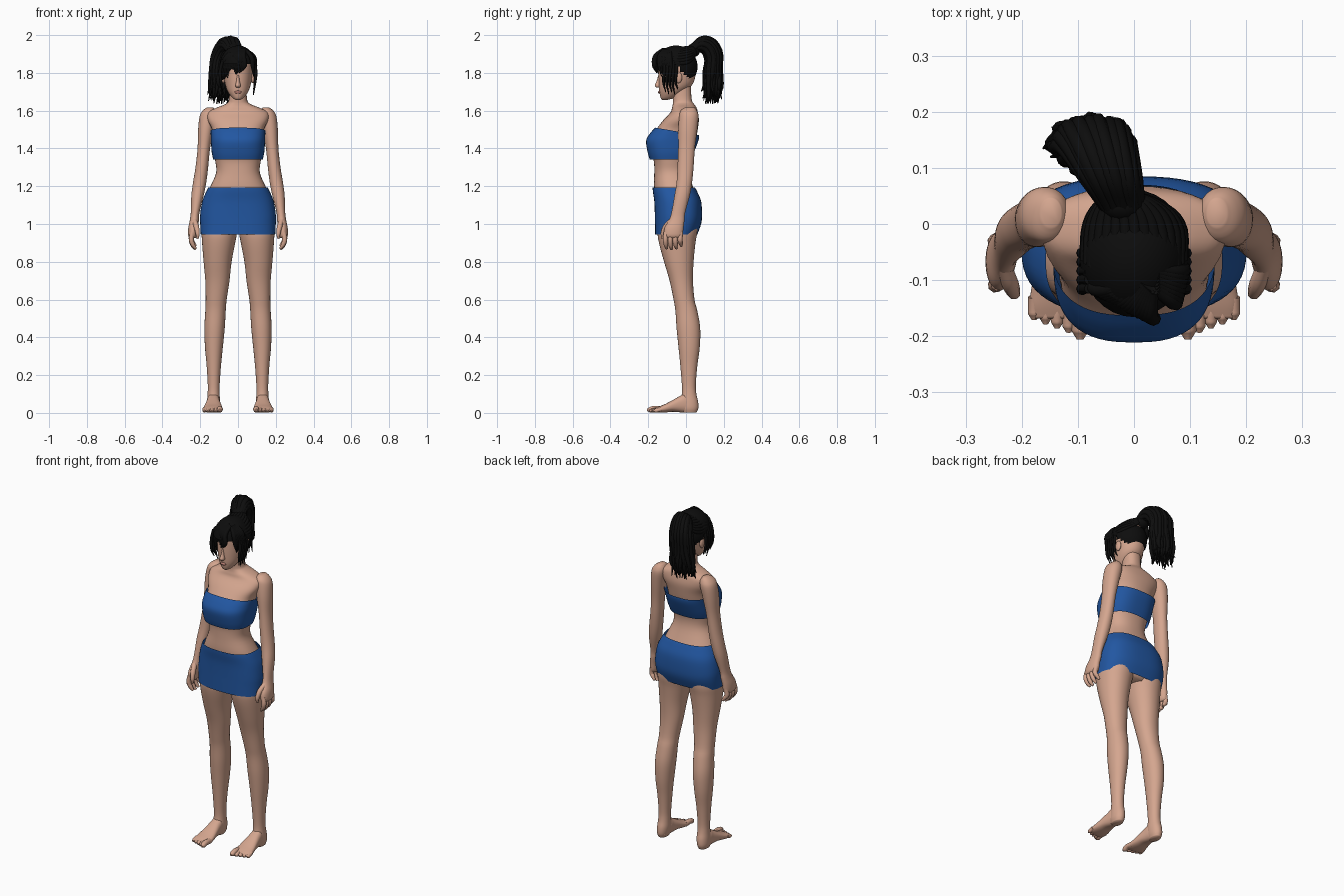
import bpy, bmesh, math, random
from mathutils import Vector

random.seed(4)


def material(name, rgb):
    m = bpy.data.materials.new(name)
    m.diffuse_color = (*rgb, 1)
    return m


SKIN = material("warm skin", (0.66, 0.38, 0.275))
BLUE = material("blue cloth", (0.016, 0.095, 0.36))
BLACK = material("black hair", (0.004, 0.004, 0.004))
LIP = material("rose lips", (0.48, 0.21, 0.17))


def finish(ob, mat, mirror):
    ob.data.materials.clear()
    ob.data.materials.append(mat)
    for p in ob.data.polygons:
        p.use_smooth = True
    if mirror:
        ob.modifiers.new("mirror", 'MIRROR').use_mirror_merge = False
    return ob


def from_bmesh(name, bm, mat, mirror=False):
    bmesh.ops.recalc_face_normals(bm, faces=bm.faces)
    me = bpy.data.meshes.new(name)
    bm.to_mesh(me)
    bm.free()
    ob = bpy.data.objects.new(name, me)
    bpy.context.collection.objects.link(ob)
    return finish(ob, mat, mirror)


def spline(rows, k):
    """Smooth the rows with a Catmull-Rom spline."""
    out = []
    for i in range(len(rows) - 1):
        a, b, c, d = (rows[max(0, min(len(rows) - 1, j))] for j in (i - 1, i, i + 1, i + 2))
        for s in range(k):
            t = s / k
            out.append([0.5 * (2 * q + (r - p) * t + (2 * p - 5 * q + 4 * r - w) * t * t
                               + (3 * q - p - 3 * r + w) * t ** 3) for p, q, r, w in zip(a, b, c, d)])
    return out + [list(rows[-1])]


def loft(name, rows, mat, e=2.0, mirror=False, along_y=False, caps=True, n=40, k=4):
    """Rows are (level, x0, x1, lo, hi[, drop at the back])."""
    bm = bmesh.new()
    rings = []
    for row in spline(rows, k):
        l, x0, x1, lo, hi = row[:5]
        drop = row[5] if len(row) > 5 else 0
        ring = []
        for i in range(n):
            a = 2 * math.pi * i / n
            c, s = math.cos(a), math.sin(a)
            x = (x0 + x1) / 2 + (x1 - x0) / 2 * math.copysign(abs(c) ** (2 / e), c)
            v = math.copysign(abs(s) ** (2 / e), s)
            w = (lo + hi) / 2 + (hi - lo) / 2 * v
            ring.append(bm.verts.new((x, l, w) if along_y else (x, w, l - drop * (v + 1) / 2)))
        rings.append(ring)
    for r, q in zip(rings, rings[1:]):
        for i in range(n):
            j = (i + 1) % n
            bm.faces.new((r[i], r[j], q[j], q[i]))
    if caps:
        bm.faces.new(rings[0])
        bm.faces.new(rings[-1])
    return from_bmesh(name, bm, mat, mirror)


def sym(rows):
    return [(r[0], -r[1], *r[1:]) for r in rows]


def strands(name, paths, mat, mirror=False):
    """Each path is a list of (x, y, z, radius)."""
    cu = bpy.data.curves.new(name, 'CURVE')
    cu.dimensions = '3D'
    cu.bevel_depth = 1
    cu.bevel_resolution = 2
    cu.resolution_u = 5
    cu.use_fill_caps = True
    for path in paths:
        sp = cu.splines.new('BEZIER')
        sp.bezier_points.add(len(path) - 1)
        for bp, p in zip(sp.bezier_points, path):
            bp.co, bp.radius = p[:3], p[3]
            bp.handle_left_type = bp.handle_right_type = 'AUTO'
    tmp = bpy.data.objects.new(name, cu)
    bpy.context.collection.objects.link(tmp)
    bpy.context.view_layer.update()
    me = bpy.data.meshes.new_from_object(tmp.evaluated_get(bpy.context.evaluated_depsgraph_get()))
    bpy.data.objects.remove(tmp)
    ob = bpy.data.objects.new(name, me)
    bpy.context.collection.objects.link(ob)
    return finish(ob, mat, mirror)


def ball(name, c, r, mat, mirror=False, keep=None):
    bm = bmesh.new()
    bmesh.ops.create_uvsphere(bm, u_segments=32, v_segments=24, radius=1)
    for v in bm.verts:
        v.co = Vector([c[i] + r[i] * v.co[i] for i in range(3)])
    if keep:
        bmesh.ops.delete(bm, geom=[v for v in bm.verts if not keep(v.co)], context='VERTS')
    return from_bmesh(name, bm, mat, mirror)


# Torso and neck
loft("torso", sym([(.945, .10, -.12, .03), (1.0, .183, -.15, .065), (1.06, .188, -.155, .073),
                   (1.12, .178, -.16, .068), (1.19, .15, -.17, .04), (1.27, .116, -.168, .012),
                   (1.33, .12, -.17, .01), (1.38, .13, -.185, .028), (1.44, .134, -.198, .05),
                   (1.50, .138, -.158, .062), (1.55, .16, -.12, .068), (1.59, .16, -.083, .063),
                   (1.615, .115, -.074, .056), (1.635, .066, -.07, .043), (1.66, .048, -.07, .03),
                   (1.75, .045, -.075, .025)]), SKIN, e=2.3)

# Clothes
loft("bandeau_top", sym([(1.342, .131, -.192, .025, 0), (1.38, .139, -.203, .042, 0),
                         (1.44, .143, -.211, .062, .01), (1.48, .144, -.19, .069, .025),
                         (1.51, .145, -.163, .07, .04)]), BLUE, e=2.6, caps=False, n=56)
loft("short_skirt", sym([(.945, .197, -.163, .06), (1.0, .2, -.164, .08), (1.05, .2, -.165, .085),
                         (1.12, .189, -.168, .08), (1.17, .169, -.175, .06),
                         (1.193, .157, -.177, .048)]), BLUE, e=2.6, caps=False, n=56)

# Legs and feet
loft("leg", [(1.02, .01, .18, -.135, .06), (.96, .005, .192, -.15, .06), (.90, .015, .19, -.143, .05),
             (.80, .034, .182, -.116, .04), (.70, .045, .173, -.087, .037), (.60, .06, .171, -.066, .045),
             (.54, .065, .173, -.056, .06), (.45, .07, .178, -.05, .075), (.35, .08, .175, -.04, .073),
             (.25, .09, .166, -.03, .06), (.15, .097, .16, -.022, .052), (.10, .097, .161, -.022, .055),
             (.06, .096, .164, -.03, .064), (.025, .1, .164, -.03, .065), (.002, .108, .157, -.02, .056)],
     SKIN, e=2.1, mirror=True)
loft("foot", [(.05, .108, .154, .004, .05), (0, .098, .163, .001, .1), (-.03, .095, .167, .003, .09),
              (-.07, .089, .174, .006, .068), (-.11, .083, .182, .002, .047), (-.145, .081, .186, .001, .033),
              (-.168, .088, .178, .006, .022)], SKIN, e=2.4, mirror=True, along_y=True)
toes = []
for i in range(5):
    x, tip, r = .096 + .0205 * i, -.19 + .0075 * i * (i > 0), .0155 if i == 0 else .011
    toes.append([(x, -.13, .02, r), (x, tip + .02, r + .006, r), (x, tip, r + .001, r), (x, tip - r, r, r * .4)])
strands("toes", toes, SKIN, True)

# Arms and hands
loft("arm", [(1.617, .13, .165, -.005, .045), (1.60, .118, .187, -.028, .058), (1.57, .115, .203, -.036, .066),
             (1.50, .13, .211, -.041, .06), (1.40, .148, .214, -.041, .047), (1.30, .158, .225, -.045, .04),
             (1.22, .168, .238, -.05, .032), (1.15, .182, .247, -.061, .02), (1.06, .204, .25, -.077, -.004),
             (1.02, .207, .255, -.09, -.008), (.98, .212, .263, -.113, -.013), (.94, .216, .264, -.118, -.018),
             (.925, .224, .255, -.108, -.028)], SKIN, e=2.1, mirror=True)
fingers = []
for i in range(4):
    y, d = -.106 + .026 * i, (.004, 0, .004, .016)[i]
    fingers.append([(.242, y, .955, .0135), (.247, y - .003, .915, .0135),
                    (.238, y, .885 + d, .012), (.224, y + .004, .866 + d, .007)])
fingers.append([(.232, -.075, 1.02, .014), (.22, -.108, .985, .015), (.214, -.123, .95, .012),
                (.213, -.123, .922, .006)])
strands("fingers", fingers, SKIN, True)

# Head, nose, lips and ears
loft("head", sym([(1.657, .012, -.125, -.1), (1.668, .03, -.134, -.06), (1.70, .054, -.141, -.01),
                  (1.74, .068, -.144, .035), (1.80, .076, -.145, .052), (1.86, .076, -.143, .052),
                  (1.90, .06, -.12, .04), (1.925, .03, -.07, 0)]), SKIN, e=2.1)
loft("nose", sym([(1.785, .006, -.148, -.13), (1.755, .009, -.156, -.13), (1.733, .014, -.165, -.13),
                  (1.722, .009, -.156, -.13)]), SKIN, n=16)
ball("lips", (0, -.1405, 1.698), (.018, .007, .008), LIP)
ball("ear", (.077, -.04, 1.775), (.011, .019, .03), SKIN, True)

# Hair cap trimmed along the hairline
ball("hair_cap", (0, -.053, 1.833), (.098, .114, .112), BLACK,
     keep=lambda p: p.z > 1.845 - .95 * max(0, p.y + .075))

# Fringe and side locks swept from a parting
fringe = []
for i in range(15):
    t = i / 14
    fringe.append([(.035 - .03 * t, -.12 + .03 * t, 1.925, .009),
                   (.03 - .09 * t, -.163 + .045 * t, 1.885, .013),
                   (.035 - .118 * t, -.168 + .07 * t, 1.838 - .01 * t, .012),
                   (.015 - .11 * t, -.16 + .07 * t, 1.815 - .05 * t + random.uniform(-.015, .01), .002)])
for i in range(8):
    t = i / 7
    fringe.append([(.04, -.12 + .04 * t, 1.92, .009), (.07 + .012 * t, -.14 + .055 * t, 1.885, .013),
                   (.077 + .014 * t, -.14 + .06 * t, 1.84, .011),
                   (.082 + .01 * t, -.13 + .06 * t, 1.80 - .02 * random.random(), .002)])
for s in (-1, 1):
    for i in range(5):
        y = -.115 + .016 * i
        fringe.append([(.08 * s, y, 1.87, .009), (.094 * s, y, 1.81, .009),
                       (.09 * s, y - .004, 1.75, .007), (.082 * s, y + .008, 1.68 + .035 * random.random(), .002)])
strands("fringe", fringe, BLACK)

# Combed locks over the skull running to the tie
combed = []
for i in range(17):
    a = math.pi * (i / 16)
    c, s = math.cos(a), math.sin(a)
    combed.append([(.088 * c, -.06 - .03 * s, 1.85 + .07 * s, .01), (.08 * c, .0, 1.855 + .075 * s, .012),
                   (.05 * c - .01, .035, 1.88 + .055 * s, .011), (.02 * c - .02, .05, 1.915 + .02 * s, .01)])
strands("combed_hair", combed, BLACK)
ball("hair_tie_knot", (-.02, .04, 1.92), (.04, .035, .036), BLACK)

# Ponytail arching up and falling behind
tail = []
for i in range(95):
    r, a = math.sqrt((i + .5) / 95), i * 2.39996
    u, v = r * math.cos(a), r * math.sin(a)
    j = lambda d: random.uniform(-d, d)
    tail.append([(-.02 + .03 * u, .03, 1.92 + .022 * v, .012),
                 (-.042 + .045 * u, .085 + .01 * v, 1.953 + .032 * v, .014),
                 (-.065 + .06 * u, .138 + .03 * v, 1.912 + .035 * v, .014),
                 (-.075 + .068 * u, .143 + .043 * v, 1.81, .013),
                 (-.08 + .068 * u + j(.01), .142 + .045 * v + j(.008), 1.73 + j(.02), .01),
                 (-.085 + .068 * u + j(.015), .138 + .045 * v + j(.015), 1.635 + .085 * random.random(), .002)])
strands("ponytail", tail, BLACK)
